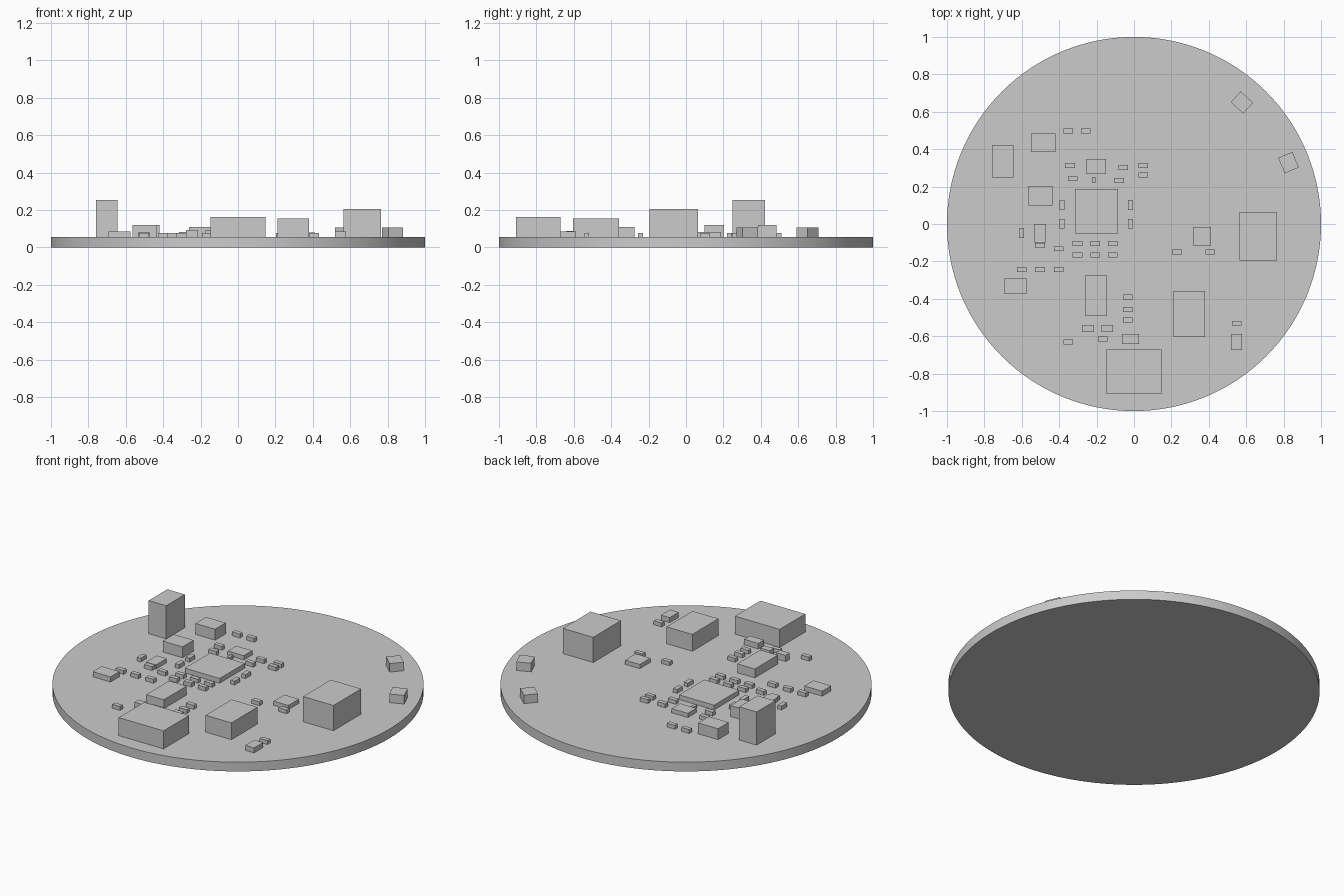
import bpy
import math

# Remove the default object only
default_cube = bpy.data.objects.get("Cube")
if default_cube:
    bpy.data.objects.remove(default_cube, do_unlink=True)

BOARD_TOP = 0.055
SMALL_TOP = 0.078

# Single flat colour
grey = bpy.data.materials.new("plain_grey")
grey.use_nodes = True
grey_value = (0.6, 0.6, 0.6, 1)
grey.diffuse_color = grey_value
grey.node_tree.nodes["Principled BSDF"].inputs["Base Color"].default_value = grey_value


def block(name, x, y, width, depth, top, turn=0):
    """Rectangular component standing on the board."""
    height = top - BOARD_TOP
    bpy.ops.mesh.primitive_cube_add(
        size=1,
        location=(x, y, BOARD_TOP + height / 2),
        rotation=(0, 0, math.radians(turn)),
    )
    part = bpy.context.object
    part.name = name
    part.scale = (width, depth, height)
    part.data.materials.append(grey)
    return part


def chip_grid(name, columns, rows, upright=False):
    """Small passives at every crossing of the columns and rows."""
    width, depth = (0.026, 0.052) if upright else (0.052, 0.026)
    for x in columns:
        for y in rows:
            block(name, x, y, width, depth, SMALL_TOP)


# Round circuit board
bpy.ops.mesh.primitive_cylinder_add(
    vertices=128, radius=1, depth=BOARD_TOP, location=(0, 0, BOARD_TOP / 2))
board = bpy.context.object
board.name = "circuit_board"
board.data.materials.append(grey)
bpy.ops.object.shade_smooth_by_angle(angle=math.radians(30))

# Tall components
block("front_connector", x=0, y=-0.79, width=0.295, depth=0.24, top=0.162)
block("large_inductor", x=0.665, y=-0.065, width=0.2, depth=0.26, top=0.205)
block("power_module", x=0.295, y=-0.482, width=0.17, depth=0.245, top=0.155)
block("upright_header", x=-0.703, y=0.335, width=0.115, depth=0.175, top=0.252)
block("rear_crystal", x=-0.485, y=0.435, width=0.13, depth=0.1, top=0.12)
block("middle_crystal", x=-0.5, y=0.152, width=0.13, depth=0.104, top=0.12)

# Integrated circuits
block("main_processor", x=-0.2, y=0.068, width=0.23, depth=0.236, top=0.083)
block("memory_chip", x=-0.203, y=-0.382, width=0.116, depth=0.215, top=0.108)
block("rear_driver", x=-0.202, y=0.307, width=0.106, depth=0.08, top=0.08)
block("right_sensor", x=-0.634, y=-0.333, width=0.117, depth=0.085, top=0.085)
block("right_regulator", x=-0.502, y=-0.05, width=0.065, depth=0.1, top=0.08)
block("left_regulator", x=0.363, y=-0.065, width=0.097, depth=0.1, top=0.08)

# Turned edge parts
block("rear_edge_light", x=0.577, y=0.65, width=0.09, depth=0.078, top=0.106, turn=-42)
block("left_edge_light", x=0.826, y=0.328, width=0.082, depth=0.09, top=0.106, turn=23)

# Medium capacitors
block("left_capacitor", x=0.548, y=-0.63, width=0.058, depth=0.085, top=0.085)
block("front_capacitor", x=-0.018, y=-0.614, width=0.092, depth=0.054, top=0.088)
for x in (-0.246, -0.143):
    block("filter_capacitor", x, y=-0.558, width=0.064, depth=0.038, top=0.092)
block("tiny_resistor", x=-0.216, y=0.235, width=0.018, depth=0.034, top=0.072)

# Rows and grids of small passives
chip_grid("rear_resistor", [-0.352, -0.258], [0.497])
chip_grid("rear_left_resistor", [0.05], [0.312, 0.262])
chip_grid("processor_resistor", [-0.302, -0.207, -0.114], [-0.105, -0.165])
chip_grid("sensor_resistor", [-0.6, -0.502, -0.402], [-0.243])
chip_grid("memory_resistor", [-0.034], [-0.39, -0.457, -0.514])
chip_grid("regulator_resistor", [0.23, 0.408], [-0.15])
chip_grid("processor_side_capacitor", [-0.385, -0.018], [0.102, 0.002], upright=True)
chip_grid("outer_capacitor", [-0.601], [-0.048], upright=True)

# Single small passives
for name, x, y in (
    ("driver_resistor_a", -0.342, 0.313),
    ("driver_resistor_b", -0.328, 0.242),
    ("driver_resistor_c", -0.058, 0.302),
    ("driver_resistor_d", -0.08, 0.233),
    ("right_resistor_a", -0.502, -0.114),
    ("right_resistor_b", -0.402, -0.132),
    ("front_resistor_a", -0.352, -0.63),
    ("front_resistor_b", -0.167, -0.615),
    ("left_resistor", 0.549, -0.531),
):
    chip_grid(name, [x], [y])
